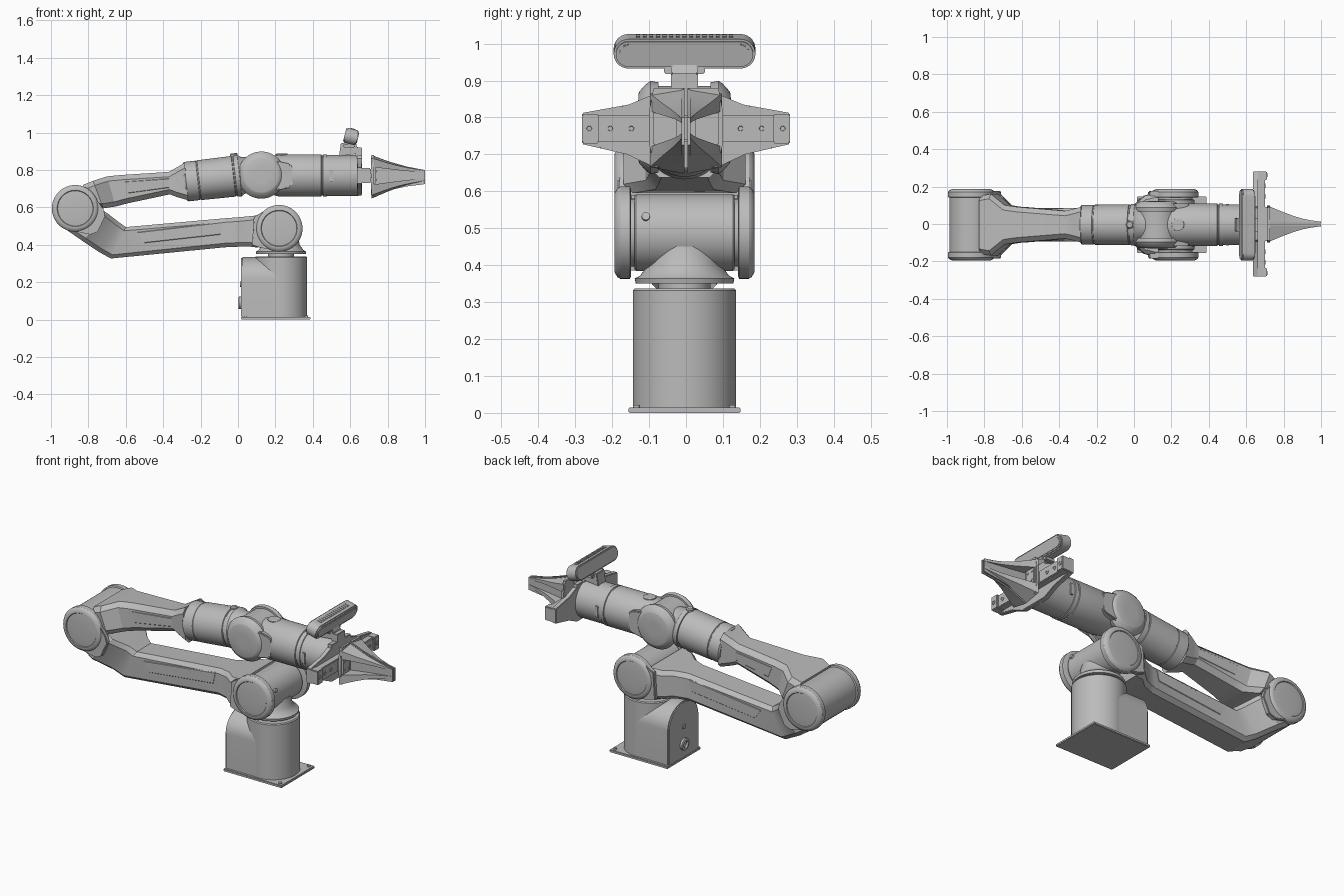
import bpy, bmesh, math
from mathutils import Vector, Matrix

cube = bpy.data.objects.get("Cube")
if cube:
    bpy.data.objects.remove(cube, do_unlink=True)

grey = bpy.data.materials.new("grey_metal")
grey.use_nodes = True
COL = (0.5, 0.5, 0.5, 1)
grey.diffuse_color = COL
grey.node_tree.nodes["Principled BSDF"].inputs["Base Color"].default_value = COL

YC = -0.004  # arm centre plane


def finish(name, bm, bevel=0.0, shift=YC, segs=2):
    bmesh.ops.recalc_face_normals(bm, faces=bm.faces)
    if bevel:
        edges = [e for e in bm.edges if len(e.link_faces) == 2 and e.calc_face_angle() > math.radians(35)]
        bmesh.ops.bevel(bm, geom=edges, offset=bevel, segments=segs, affect='EDGES', clamp_overlap=True)
    bmesh.ops.translate(bm, verts=bm.verts, vec=(0, shift, 0))
    me = bpy.data.meshes.new(name)
    bm.to_mesh(me)
    bm.free()
    me.materials.append(grey)
    me.shade_smooth()
    me.set_sharp_from_angle(angle=math.radians(30))
    ob = bpy.data.objects.new(name, me)
    bpy.context.scene.collection.objects.link(ob)
    return ob


def loft(name, rings, bevel=0.0, shift=YC):
    """Skin closed rings of equal length and cap both ends."""
    bm = bmesh.new()
    vs = [[bm.verts.new(p) for p in r] for r in rings]
    n = len(rings[0])
    for a, b in zip(vs, vs[1:]):
        for i in range(n):
            bm.faces.new((a[i], a[(i + 1) % n], b[(i + 1) % n], b[i]))
    bm.faces.new(vs[0])
    bm.faces.new(vs[-1])
    return finish(name, bm, bevel, shift)


def prism(name, pts, axis, a, b, bevel=0.0, shift=YC):
    """Extrude a 2D outline along x, y or z."""
    put = {'x': lambda p, t: (t, p[0], p[1]), 'y': lambda p, t: (p[0], t, p[1]),
           'z': lambda p, t: (p[0], p[1], t)}[axis]
    return loft(name, [[put(p, t) for p in pts] for t in (a, b)], bevel, shift)


def lathe(name, origin, direction, profile, n=48, shift=YC):
    """Turn (distance, radius) steps about an axis."""
    q = Vector(direction).to_track_quat('Z', 'Y')
    o = Vector(origin)
    rings = [[o + q @ Vector((r * math.cos(k * math.tau / n), r * math.sin(k * math.tau / n), t))
              for k in range(n)] for t, r in profile]
    return loft(name, rings, 0, shift)


def box(name, x, y, z, bevel=0.0, shift=YC):
    return prism(name, [(x[0], y[0]), (x[1], y[0]), (x[1], y[1]), (x[0], y[1])], 'z', z[0], z[1], bevel, shift)


def arc(cx, cy, r, a0, a1, n, ry=None):
    return [(cx + r * math.cos(math.radians(a0 + (a1 - a0) * i / n)),
             cy + (ry or r) * math.sin(math.radians(a0 + (a1 - a0) * i / n))) for i in range(n + 1)]


def beam(name, sections, ch):
    """Chamfered link; each section is (top xz, bottom xz, half width)."""
    rings = []
    for (tx, tz), (bx, bz), w in sections:
        t, b = Vector((tx, 0, tz)), Vector((bx, 0, bz))
        f = min(0.45, ch / (t - b).length)
        rings.append([t.lerp(b, k) + Vector((0, y, 0)) for k, y in
                      ((0, w - ch), (f, w), (1 - f, w), (1, w - ch), (1, ch - w), (1 - f, -w), (f, -w), (0, ch - w))])
    return loft(name, rings)


def ear(name, c, r, extra, y0, y1):
    """Teardrop side plate: hull of a disc and extra corners."""
    bm = bmesh.new()
    pts = arc(c[0], c[1], r, 0, 350, 35) + extra
    for y in (y0, y1):
        for x, z in pts:
            bm.verts.new((x, y, z))
    bmesh.ops.convex_hull(bm, input=bm.verts)
    bmesh.ops.dissolve_limit(bm, angle_limit=0.01, verts=bm.verts, edges=bm.edges)
    return finish(name, bm, 0.004)


# Base: mounting plate, column and arched rear housing
box("base_plate", (0.015, 0.388), (-0.152, 0.152), (0, 0.015), 0.003)
lathe("base_column", (0.23, 0, 0), (0, 0, 1), [(0.01, 0.14), (0.332, 0.14), (0.337, 0.135)], 64)
arch = [(-0.139, 0.01), (0.139, 0.01)] + arc(0, 0.215, 0.139, 0, 180, 24, 0.12)
prism("base_rear_housing", arch, 'x', 0.017, 0.23, 0.006)
lathe("rear_connector", (0.02, 0, 0.09), (-1, 0, 0), [(0, 0.034), (0.015, 0.034), (0.018, 0.028), (0.018, 0.02), (0.008, 0.018)], 24)
lathe("rear_button", (0.02, 0, 0.19), (-1, 0, 0), [(0, 0.014), (0.008, 0.014)], 16)
for x in (0.04, 0.365):
    for y in (-0.13, 0.13):
        lathe("plate_bolt", (x, y, 0.01), (0, 0, 1), [(0, 0.01), (0.012, 0.01)], 12)

# Turret
lathe("turret", (0.23, 0, 0), (0, 0, 1), [(0.33, 0.07), (0.35, 0.07), (0.35, 0.132), (0.364, 0.135),
                                        (0.372, 0.12), (0.40, 0.10), (0.45, 0.09)])

# Shoulder and elbow joints: barrel, collar, side plates and caps
SH, EL = (0.22, 0.488), (-0.87, 0.595)
for part, (cx, cz), r, hw, extra in (
        ("shoulder", SH, 0.104, 0.135, [(0.085, 0.55), (0.075, 0.40), (0.12, 0.385)]),
        ("elbow", EL, 0.117, 0.15, [(-0.72, 0.59), (-0.71, 0.555), (-0.75, 0.47), (-0.79, 0.455)])):
    lathe(part + "_barrel", (cx, 0, cz), (0, 1, 0), [(-hw, r - 0.004), (-hw + 0.004, r), (hw - 0.004, r), (hw, r - 0.004)], 64)
    for s in (1, -1):
        lathe(part + "_collar", (cx, 0, cz), (0, s, 0), [(hw - 0.02, r - 0.012), (0.16, r - 0.012)])
        ear(part + "_side_plate", (cx, cz), 0.12, extra, s * 0.153, s * 0.18)
        lathe(part + "_cap", (cx, 0, cz), (0, s, 0),
              [(0.145, 0.118), (0.148, 0.125), (0.174, 0.125), (0.182, 0.12), (0.19, 0.106), (0.19, 0.097),
               (0.186, 0.094), (0.187, 0.085), (0.189, 0.05)], 64)
lathe("shoulder_screw", (0.315, -0.105, 0.53), (1, 0, 0.3), [(0, 0.011), (0.011, 0.011)], 16)

# Upper arm link, flared at both joints
beam("upper_arm", [((0.13, 0.56), (0.11, 0.385), 0.172), ((0.06, 0.553), (0.05, 0.392), 0.155),
                   ((0.01, 0.548), (0.0, 0.39), 0.11), ((-0.06, 0.543), (-0.07, 0.387), 0.087),
                   ((-0.60, 0.495), (-0.68, 0.327), 0.087), ((-0.635, 0.52), (-0.74, 0.36), 0.10),
                   ((-0.70, 0.57), (-0.83, 0.42), 0.165), ((-0.73, 0.59), (-0.91, 0.475), 0.165)], 0.022)
beam("upper_arm_panels", [((-0.08, 0.522), (-0.095, 0.455), 0.09), ((-0.54, 0.467), (-0.50, 0.41), 0.09)], 0.003)

# Forearm link
beam("forearm", [((-0.83, 0.72), (-0.77, 0.61), 0.155), ((-0.775, 0.742), (-0.72, 0.595), 0.165),
                 ((-0.70, 0.766), (-0.655, 0.605), 0.105), ((-0.63, 0.773), (-0.59, 0.622), 0.095),
                 ((-0.37, 0.79), (-0.365, 0.67), 0.074), ((-0.335, 0.81), (-0.325, 0.655), 0.082),
                 ((-0.285, 0.838), (-0.265, 0.638), 0.095)], 0.026)
beam("forearm_panels", [((-0.615, 0.738), (-0.59, 0.675), 0.096), ((-0.37, 0.755), (-0.37, 0.705), 0.077)], 0.003)
lathe("forearm_barrel", (-0.285, 0, 0.737), (0.993, 0, 0.112),
      [(0, 0.098), (0.008, 0.106), (0.07, 0.106), (0.072, 0.104), (0.076, 0.104), (0.078, 0.107),
       (0.262, 0.109), (0.264, 0.105), (0.27, 0.105), (0.272, 0.111), (0.295, 0.111), (0.31, 0.10), (0.36, 0.09)], 64)
lathe("forearm_button", (-0.02, 0, 0.86), (-0.11, 0, 1), [(0, 0.02), (0.024, 0.02), (0.03, 0.015)], 20)

# Wrist pivot across the arm, with domed caps
WR = (0.125, 0, 0.773)
lathe("wrist_barrel", WR, (0, 1, 0), [(-0.10, 0.105), (-0.09, 0.112), (0.09, 0.112), (0.10, 0.105)], 64)
for s in (1, -1):
    lathe("wrist_cap", WR, (0, s, 0), [(0.07, 0.122), (0.092, 0.126), (0.104, 0.118), (0.122, 0.098), (0.125, 0.09), (0.126, 0.04)], 64)
    prism("wrist_yoke", [(0.2, 0.85), (0.27, 0.835), (0.295, 0.82), (0.295, 0.72), (0.27, 0.705), (0.2, 0.69)],
          'y', s * 0.06, s * 0.113, 0.006)

# Wrist roll body and tool flange
lathe("wrist_body", (0, 0, 0.771), (1, 0, 0),
      [(0.15, 0.09), (0.2, 0.108), (0.22, 0.113), (0.445, 0.113), (0.447, 0.108), (0.453, 0.108), (0.455, 0.113),
       (0.475, 0.113), (0.477, 0.109), (0.645, 0.109)], 64)
lathe("wrist_top_button", (0.235, 0, 0.87), (0, 0, 1), [(0, 0.035), (0.014, 0.034), (0.018, 0.028)], 24)
for s in (1, -1):
    box("status_window", (0.49, 0.51), (s * 0.100, s * 0.111), (0.735, 0.80), 0.002)

# Gripper mount, rail and bolts
half = [(0.282, 0.728), (0.282, 0.812), (0.155, 0.835), (0.09, 0.862), (0.085, 0.878)]
low = [(0.085, 0.665), (0.16, 0.70)]
outline = low + half + [(-y, z) for y, z in reversed(half)] + [(-y, z) for y, z in reversed(low)]
prism("gripper_mount", outline, 'x', 0.636, 0.664, 0.003, 0)
box("gripper_rail", (0.66, 0.70), (-0.278, 0.278), (0.733, 0.807), 0.004, 0)
box("gripper_core", (0.66, 0.715), (-0.09, 0.09), (0.74, 0.80), 0.003, 0)
for s in (1, -1):
    box("rail_end", (0.64, 0.71), (s * 0.235, s * 0.281), (0.73, 0.81), 0.004, 0)
    for y, x in ((0.262, 0.708), (0.205, 0.698), (0.148, 0.698)):
        lathe("rail_bolt", (x, s * y, 0.77), (1, 0, 0), [(0, 0.012), (0.005, 0.012), (0.005, 0.007), (0.001, 0.006)], 16, 0)

# Fingers: base plate, gripping blade, curved upper and lower webs
WEB = [(0.715, 0.098, 0.88, 0.818), (0.75, 0.083, 0.867, 0.812), (0.80, 0.063, 0.848, 0.806), (0.85, 0.044, 0.832, 0.80),
       (0.90, 0.029, 0.819, 0.795), (0.95, 0.019, 0.809, 0.79), (1.0, 0.012, 0.80, 0.785)]
for s in (1, -1):
    prism("finger_base", [(s * 0.006, 0.665), (s * 0.085, 0.665), (s * 0.10, 0.73), (s * 0.10, 0.815), (s * 0.088, 0.88),
                          (s * 0.006, 0.88)], 'x', 0.712, 0.728, 0.002, 0)
    prism("finger_blade", [(0.715, 0.665), (0.715, 0.88), (0.80, 0.848), (0.90, 0.819), (1.0, 0.80), (1.0, 0.725),
                           (0.90, 0.712), (0.80, 0.69)], 'y', s * 0.004, s * 0.012, 0, 0)
    for m in (0, 1):
        flip = (lambda z: z) if m == 0 else (lambda z: 1.54 - z - 0.012 * (z - 0.8) / 0.08)
        loft("finger_web", [[(x, s * 0.004, flip(a)), (x, s * y, flip(a - 0.25 * (a - b))), (x, s * y, flip(b)),
                             (x, s * 0.004, flip(b))] for x, y, a, b in WEB], 0, 0)
    box("finger_pad", (0.725, 0.738), (s * 0.026, s * 0.09), (0.727, 0.815), 0.003, 0)
    for y in (0.04, 0.072):
        for z in (0.748, 0.794):
            lathe("pad_bolt", (0.736, s * y, z), (1, 0, 0), [(0, 0.006), (0.005, 0.006)], 12, 0)

# Sensor bar on its tilted bracket
prism("sensor_bracket", [(0.55, 0.945), (0.63, 0.945), (0.638, 0.92), (0.664, 0.92), (0.664, 0.85), (0.636, 0.85),
                         (0.625, 0.885), (0.54, 0.875)], 'y', -0.036, 0.036, 0.003)
box("sensor_saddle", (0.565, 0.625), (-0.055, 0.055), (0.918, 0.94), 0.004)
tilt = Matrix.Translation((0.605, YC, 0.979)) @ Matrix.Rotation(math.radians(14), 4, 'Y')


def stadium(w, r):
    return arc(w - r, 0, r, -90, 90, 14) + arc(r - w, 0, r, 90, 270, 14)


bar = [prism("sensor_bar", stadium(0.192, 0.041), 'x', -0.036, 0.034, 0.006, 0),
       prism("sensor_face", stadium(0.178, 0.029), 'x', 0.03, 0.038, 0.002, 0)]
bar += [box("sensor_vent", (-0.012, 0.012), (y * 0.018 - 0.005, y * 0.018 + 0.005), (0.038, 0.044), 0, 0) for y in range(-7, 8)]
for ob in bar:
    ob.matrix_world = tilt
